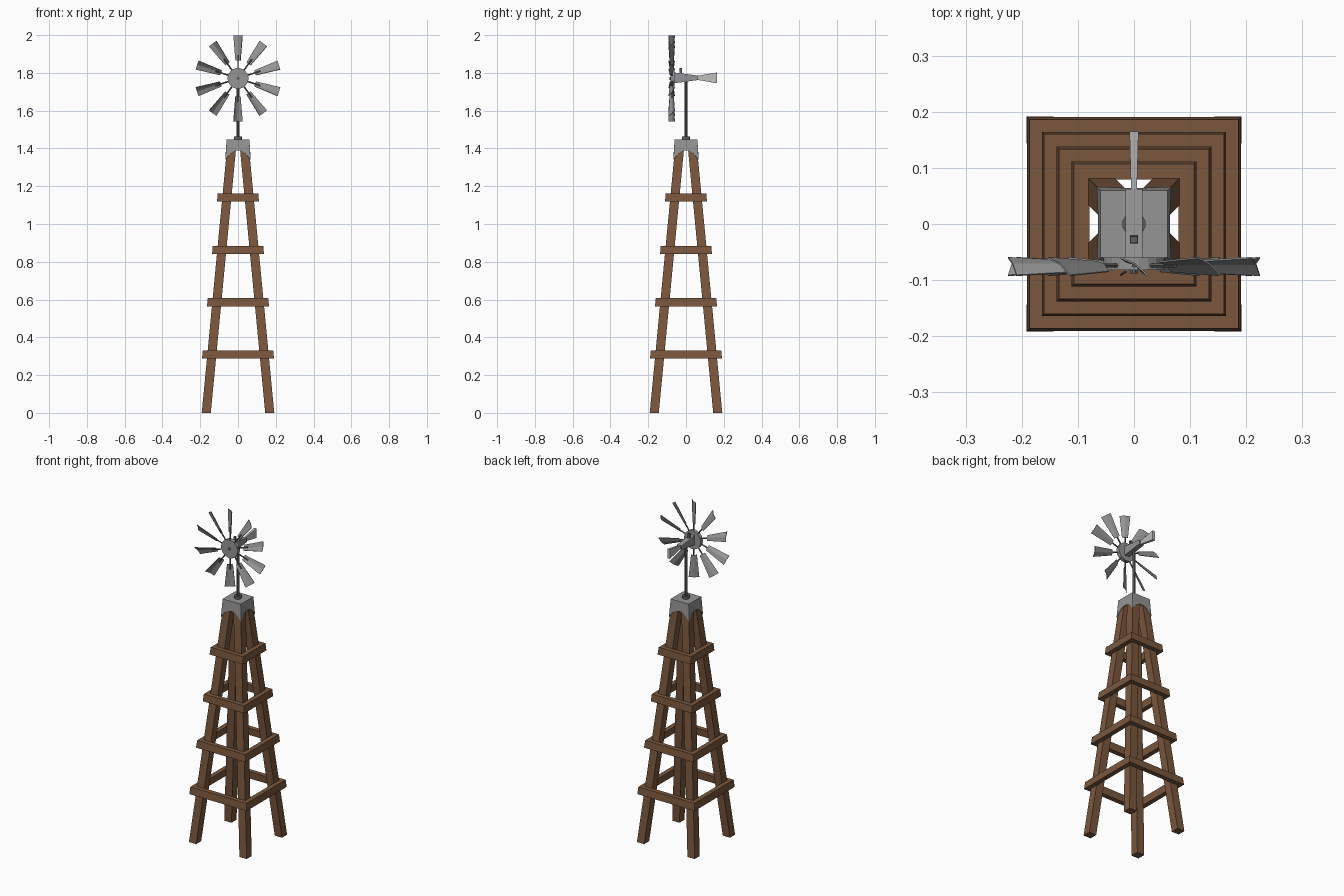
import bpy, bmesh, math
from mathutils import Vector, Matrix

if "Cube" in bpy.data.objects:
    bpy.data.objects.remove(bpy.data.objects["Cube"])


def material(name, r, g, b):
    m = bpy.data.materials.new(name)
    m.diffuse_color = (r, g, b, 1)
    m.use_nodes = True
    m.node_tree.nodes["Principled BSDF"].inputs["Base Color"].default_value = m.diffuse_color
    return m


WOOD = material("brown wood", 0.195, 0.095, 0.047)
METAL = material("grey metal", 0.30, 0.30, 0.30)
DARK = material("dark metal", 0.12, 0.12, 0.12)
LIGHT = material("light metal", 0.52, 0.52, 0.52)


def make(name, verts, faces, mat, thick=0):
    me = bpy.data.meshes.new(name)
    bm = bmesh.new()
    vs = [bm.verts.new(v) for v in verts]
    for f in faces:
        bm.faces.new([vs[i] for i in f])
    bmesh.ops.recalc_face_normals(bm, faces=bm.faces)
    bm.to_mesh(me)
    bm.free()
    me.materials.append(mat)
    ob = bpy.data.objects.new(name, me)
    bpy.context.collection.objects.link(ob)
    if thick:
        s = ob.modifiers.new("thickness", 'SOLIDIFY')
        s.thickness = thick
        s.offset = 0
    return ob


def loft(name, a, b, mat):
    """Solid between two outlines with equal point counts."""
    n = len(a)
    faces = [tuple(range(n)), tuple(range(n, 2 * n))]
    faces += [(i, (i + 1) % n, n + (i + 1) % n, n + i) for i in range(n)]
    return make(name, list(a) + list(b), faces, mat)


def rod(name, p, q, r, mat, sides=8):
    p, q = Vector(p), Vector(q)
    rot = (q - p).to_track_quat('Z', 'Y')
    ring = [rot @ Vector((r * math.cos(t), r * math.sin(t), 0))
            for t in (2 * math.pi * (i + 0.5) / sides for i in range(sides))]
    return loft(name, [p + v for v in ring], [q + v for v in ring], mat)


def square(h, z):
    return [(-h, -h, z), (h, -h, z), (h, h, z), (-h, h, z)]


def leg_outer(z):
    return 0.192 - 0.0955 * z


# Four leaning legs
def leg_section(z, sx, sy):
    o = leg_outer(z)
    i = o - 0.048
    return [(sx * x, sy * y, z) for x, y in ((i, i), (o, i), (o, o), (i, o))]


for sx, side in ((-1, "left"), (1, "right")):
    for sy, end in ((-1, "front"), (1, "back")):
        loft(f"{end}_{side}_leg", leg_section(0, sx, sy), leg_section(1.42, sx, sy), WOOD)

# Mitred rings of cross boards
for n, z in enumerate((0.288, 0.564, 0.84, 1.118)):
    loops = []
    for zz, off in ((z, 0.026), (z + 0.043, 0.026), (z + 0.043, -0.002), (z, -0.002)):
        loops += square(leg_outer(zz) + off, zz)
    faces = [(4 * k + i, 4 * k + (i + 1) % 4,
              4 * ((k + 1) % 4) + (i + 1) % 4, 4 * ((k + 1) % 4) + i)
             for k in range(4) for i in range(4)]
    make(f"board_ring_{n + 1}", loops, faces, WOOD)


# Metal cap whose corners reach down over the legs
def cap_half(z):
    return 0.059 + (1.445 - z) * 0.06


verts, faces = square(cap_half(1.445), 1.445), [(0, 1, 2, 3)]
for k in range(4):
    rot = Matrix.Rotation(k * math.pi / 2, 3, 'Z')
    for u, z in ((-1, 1.342), (-0.6, 1.375), (-0.3, 1.388), (0.3, 1.388), (0.6, 1.375)):
        verts.append(rot @ Vector((u * cap_half(z), -cap_half(z), z)))
for k in range(4):
    lower = [4 + (5 * k + j) % 20 for j in range(6)]
    faces.append(tuple([(k + 1) % 4, k] + lower))
make("tower_cap", verts, faces, METAL, 0.004)

# Mast and collar
HUB = 1.771
rod("mast_collar", (0, 0, 1.44), (0, 0, 1.462), 0.021, DARK, 12)
rod("mast", (0, 0, 1.44), (0, 0, 1.765), 0.009, DARK, 8)


# Gearbox, peg and tail vane
def slab(hx, y, z0, z1):
    return [(-hx, y, z0), (hx, y, z0), (hx, y, z1), (-hx, y, z1)]


loft("gearbox", slab(0.015, -0.062, 1.745, 1.802), slab(0.015, 0.062, 1.762, 1.786), METAL)
loft("gearbox_peg", [(x, y - 0.028, z) for x, y, z in square(0.008, 1.78)],
     [(x, y - 0.028, z) for x, y, z in square(0.006, 1.825)], DARK)
loft("tail_vane", slab(0.005, 0.055, 1.764, 1.784), slab(0.008, 0.165, 1.745, 1.802), LIGHT)

# Wheel hub
rod("wheel_hub", (0, -0.082, HUB), (0, -0.06, HUB), 0.055, METAL, 20)
rod("hub_pin", (0, -0.088, HUB), (0, -0.07, HUB), 0.008, DARK, 8)

# Ten pitched, creased blades on thin arms
PITCH = math.radians(33)
for n in range(10):
    turn = Matrix.Rotation(n * math.pi / 5, 3, 'Y')
    centre = Vector((0, -0.076, HUB))
    pts = []
    for r, w in ((0.095, 0.016), (0.228, 0.029)):
        for u, bulge in ((-1, 0), (0, 0.005), (1, 0)):
            x, y = u * w, bulge
            pts.append(centre + turn @ Vector((x * math.cos(PITCH) + y * math.sin(PITCH),
                                               -x * math.sin(PITCH) + y * math.cos(PITCH), r)))
    make(f"blade_{n + 1}", pts, [(0, 1, 4, 3), (1, 2, 5, 4)], METAL, 0.003)
    rod(f"blade_arm_{n + 1}", centre + turn @ Vector((0, 0.002, 0.04)),
        centre + turn @ Vector((0, 0.002, 0.125)), 0.004, DARK, 6)
